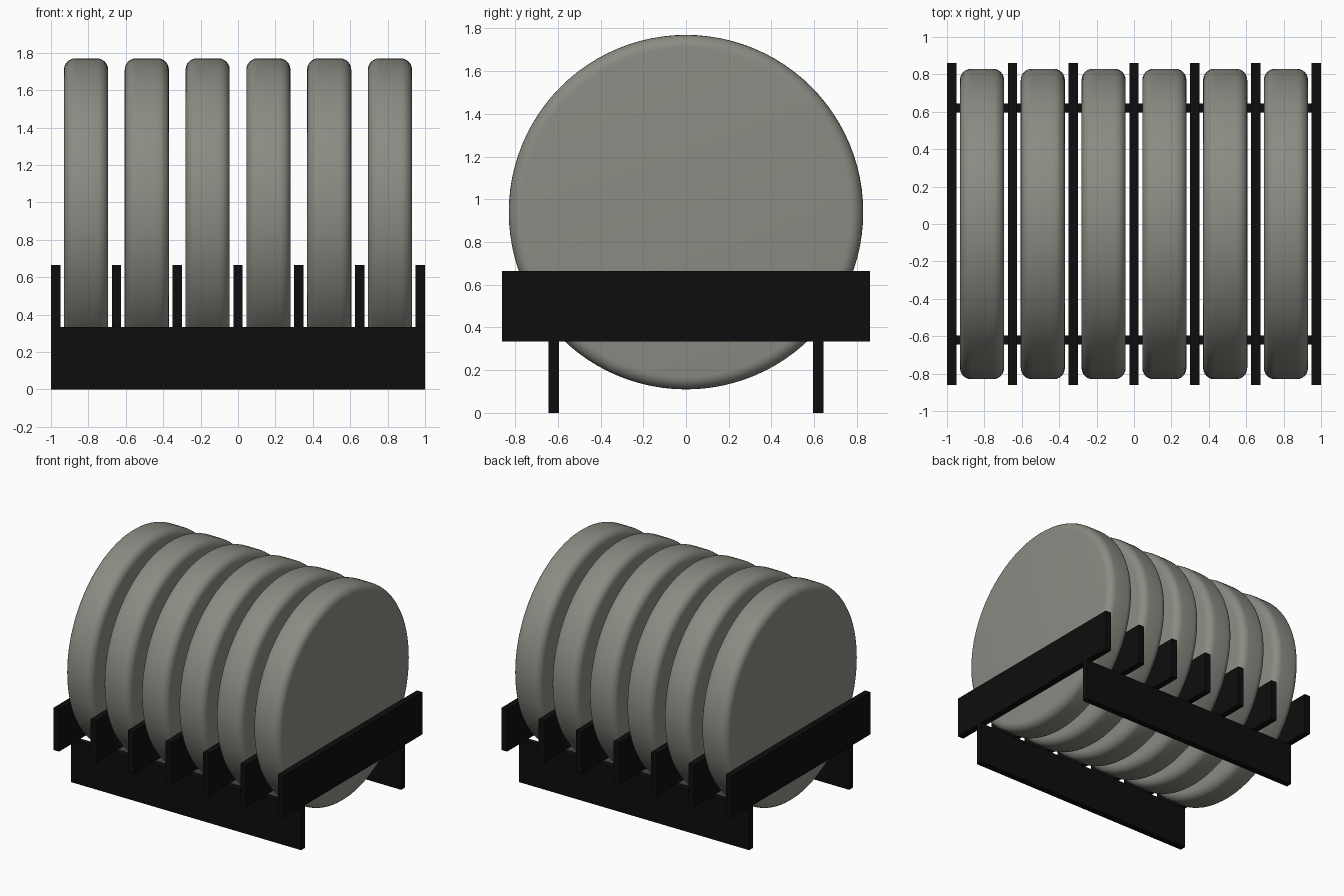
import bpy
import math

if "Cube" in bpy.data.objects:
    bpy.data.objects.remove(bpy.data.objects["Cube"], do_unlink=True)


def make_material(name, colour):
    mat = bpy.data.materials.new(name)
    mat.use_nodes = True
    mat.diffuse_color = (*colour, 1)
    mat.node_tree.nodes["Principled BSDF"].inputs["Base Color"].default_value = (*colour, 1)
    return mat


warm_grey = make_material("warm_grey", (0.26, 0.26, 0.23))
black = make_material("black", (0.004, 0.004, 0.004))


def box(name, centre, size):
    bpy.ops.mesh.primitive_cube_add(size=1, location=centre)
    obj = bpy.context.object
    obj.name = name
    obj.scale = size
    bpy.ops.object.transform_apply(location=False, rotation=False, scale=True)
    obj.data.materials.append(black)


def disc(name, x):
    bpy.ops.mesh.primitive_cylinder_add(
        vertices=96, radius=0.83, depth=0.236,
        location=(x, 0, 0.94), rotation=(0, math.pi / 2, 0))
    obj = bpy.context.object
    obj.name = name
    obj.data.materials.append(warm_grey)
    # Round only the two rims
    bevel = obj.modifiers.new("rounded_rim", "BEVEL")
    bevel.width = 0.06
    bevel.segments = 6
    bevel.limit_method = "ANGLE"
    bevel.angle_limit = math.radians(40)
    bpy.ops.object.modifier_apply(modifier=bevel.name)
    bpy.ops.object.shade_smooth_by_angle(angle=math.radians(30))


PITCH = 0.325

# Two long rails that the rack stands on
for side, y in (("front", -0.62), ("back", 0.62)):
    box(side + "_rail", (0, y, 0.1675), (2, 0.05, 0.335))

# Upright dividers across the rails
for i in range(7):
    box(f"divider_{i + 1}", ((i - 3) * PITCH, 0, 0.5), (0.05, 1.724, 0.33))

# Discs standing in the slots
for i in range(6):
    disc(f"disc_{i + 1}", (i - 2.5) * PITCH)
